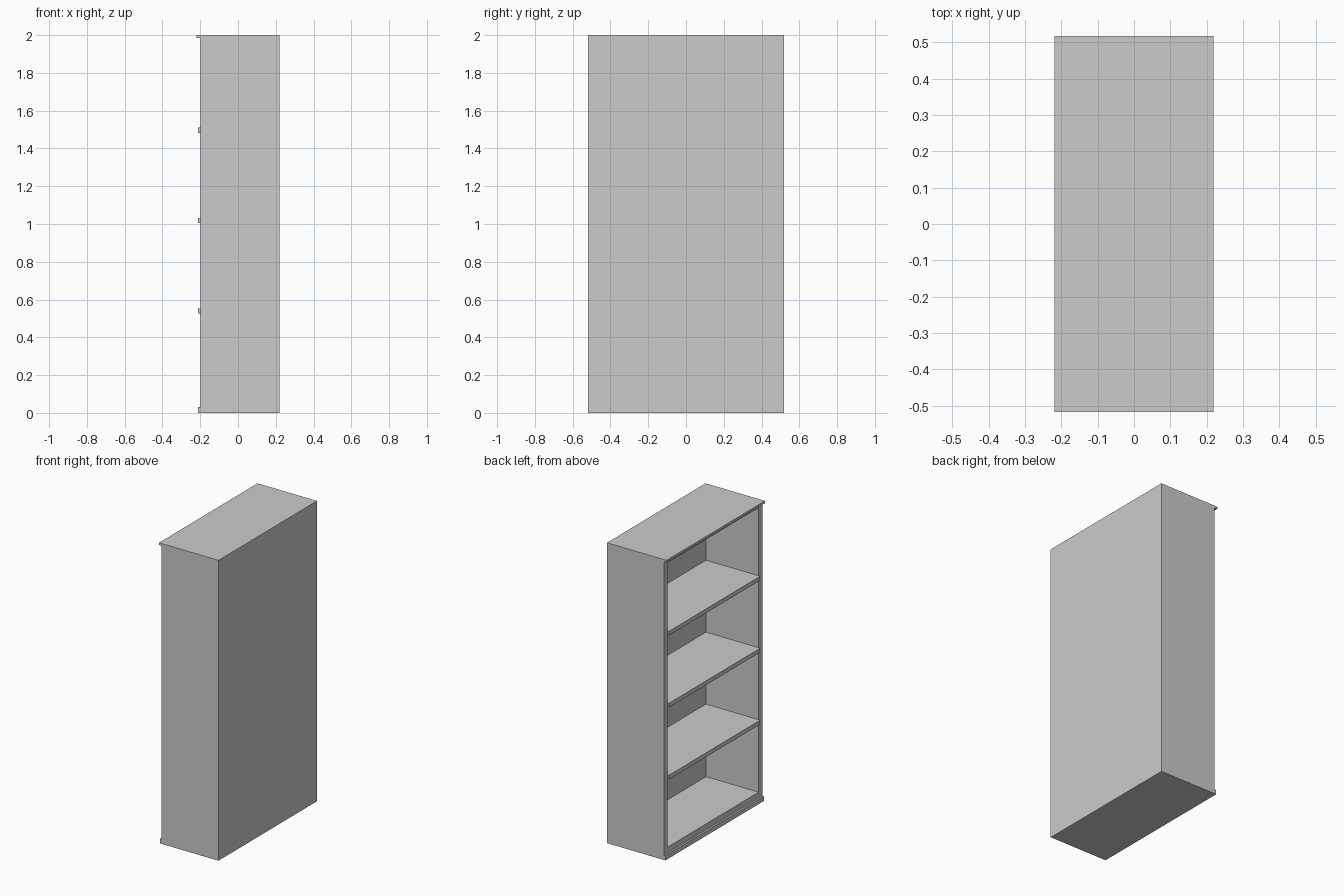
import bpy

if "Cube" in bpy.data.objects:
    bpy.data.objects.remove(bpy.data.objects["Cube"])


def box(name, x, y, z):
    """Axis-aligned box from (min, max) ranges."""
    bpy.ops.mesh.primitive_cube_add(size=1, location=[(a + b) / 2 for a, b in (x, y, z)])
    ob = bpy.context.object
    ob.name = name
    ob.scale = [b - a for a, b in (x, y, z)]
    bpy.ops.object.transform_apply(location=False, rotation=False, scale=True)
    return ob


W = 0.518       # half width
INNER = 0.479   # half width of the opening
FRONT = -0.199  # open side of the case (faces -x)
BACK = 0.188    # inner face of the back
TOP = 1.985     # underside of the top board

# Carcass: sides, back and overhanging top
box("side_left", (FRONT, 0.206), (INNER, W), (0, TOP))
box("side_right", (FRONT, 0.206), (-W, -INNER), (0, TOP))
box("back_core", (BACK, 0.206), (-INNER, INNER), (0, TOP))
box("back_panel", (0.206, 0.219), (-W, W), (0, TOP))
box("top_board", (-0.219, 0.219), (-W, W), (TOP, 2.0))

# Rails closing the top and bottom of the opening
box("ceiling_board", (FRONT, BACK), (-INNER, INNER), (1.963, TOP))
box("bottom_board", (FRONT, BACK), (-INNER, INNER), (0, 0.07))
box("base_trim", (-0.211, FRONT), (-W, W), (0, 0.031))

# Evenly spaced shelves with slightly protruding lips
for i in range(3):
    z = 0.525 + 0.479 * i
    box(f"shelf_{i + 1}", (-0.211, BACK), (-INNER, INNER), (z, z + 0.028))
